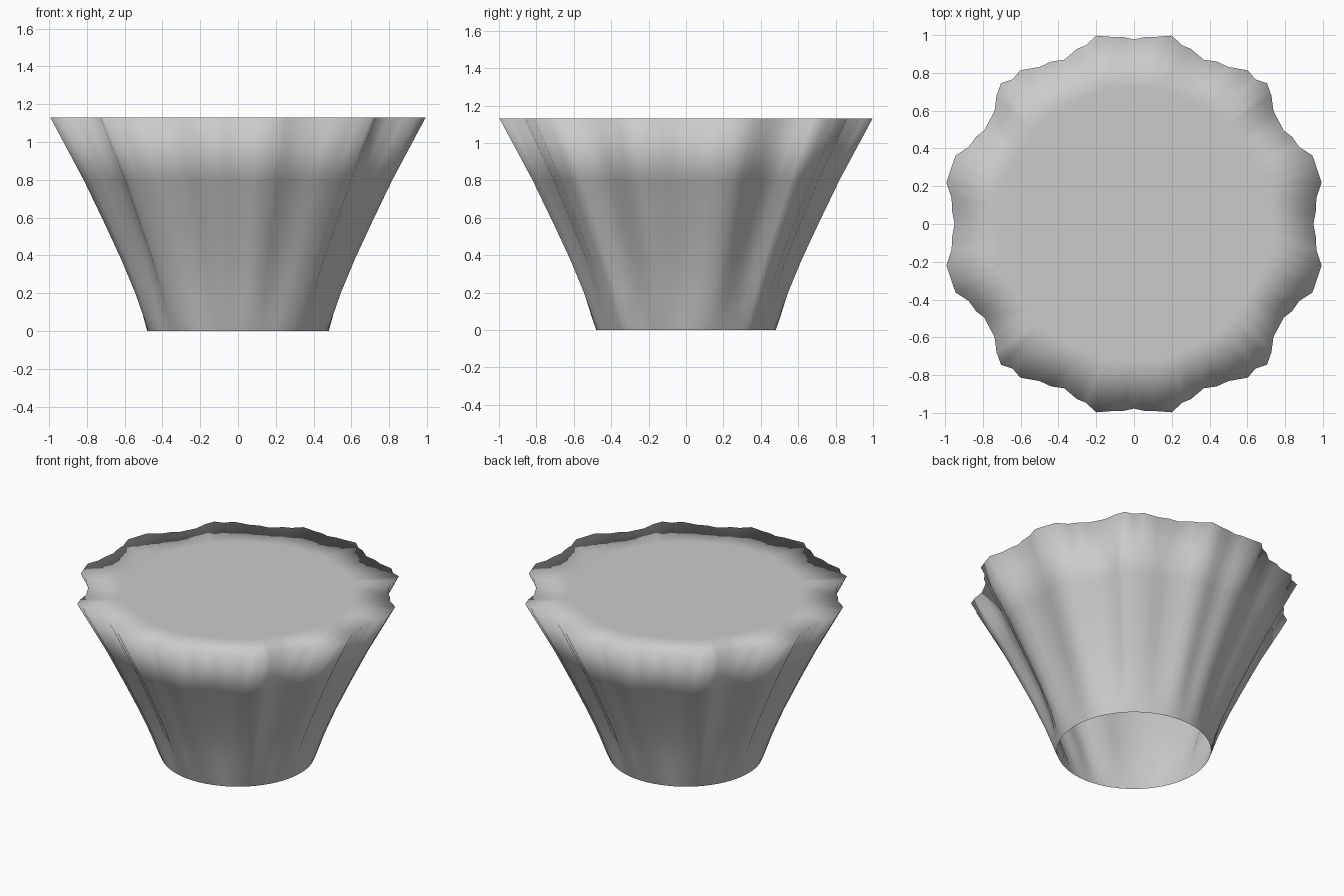
import bpy, bmesh, math

if "Cube" in bpy.data.objects:
    bpy.data.objects.remove(bpy.data.objects["Cube"])

# One quarter of the fluted rim: (angle in degrees, radius); mirrored in x and y
QUARTER = [(0, .95), (4, .965), (8, .975), (12.5, 1.017), (17, 1.012), (21, 1.012), (25, .965),
           (29, .955), (32, .935), (39, .95), (43, .995), (46.6, 1.025), (50, 1.0),
           (53.5, 1.012), (59, .97), (63, .965), (67, .945), (72, .975), (75, .98),
           (78.6, 1.017), (84, .995), (87, .99), (90, .977)]
# Wall rings: (height, overall scale, strength of fluting)
RINGS = [(0, .48, 0), (.06, .5, .3), (.2, .542, .7), (.38, .61, 1),
         (.57, .697, 1), (.8, .806, 1), (1.13, .98, 1)]

# Full outline
half = QUARTER + [(180 - a, r) for a, r in reversed(QUARTER[:-1])]
outline = half + [(360 - a, r) for a, r in reversed(half[1:-1])]
n = len(outline)

bm = bmesh.new()


def ring(z, scale, flute):
    verts = []
    for a, r in outline:
        t = math.radians(a)
        rad = scale * (1 + flute * (r / .98 - 1))
        verts.append(bm.verts.new((rad * math.cos(t), rad * math.sin(t), z)))
    return verts


def bridge(lo, hi):
    for i in range(n):
        j = (i + 1) % n
        bm.faces.new((lo[i], lo[j], hi[j], hi[i]))


# Open-bottomed fluted wall, then flat top with an inner circle
rings = [ring(*p) for p in RINGS] + [ring(1.13, .72, .2)]
for lo, hi in zip(rings, rings[1:]):
    bridge(lo, hi)
bm.faces.new(rings[-1])

mesh = bpy.data.meshes.new("fluted_stump")
bm.to_mesh(mesh)
bm.free()
mesh.polygons.foreach_set("use_smooth", [True] * len(mesh.polygons))
obj = bpy.data.objects.new("fluted_stump", mesh)
bpy.context.collection.objects.link(obj)
